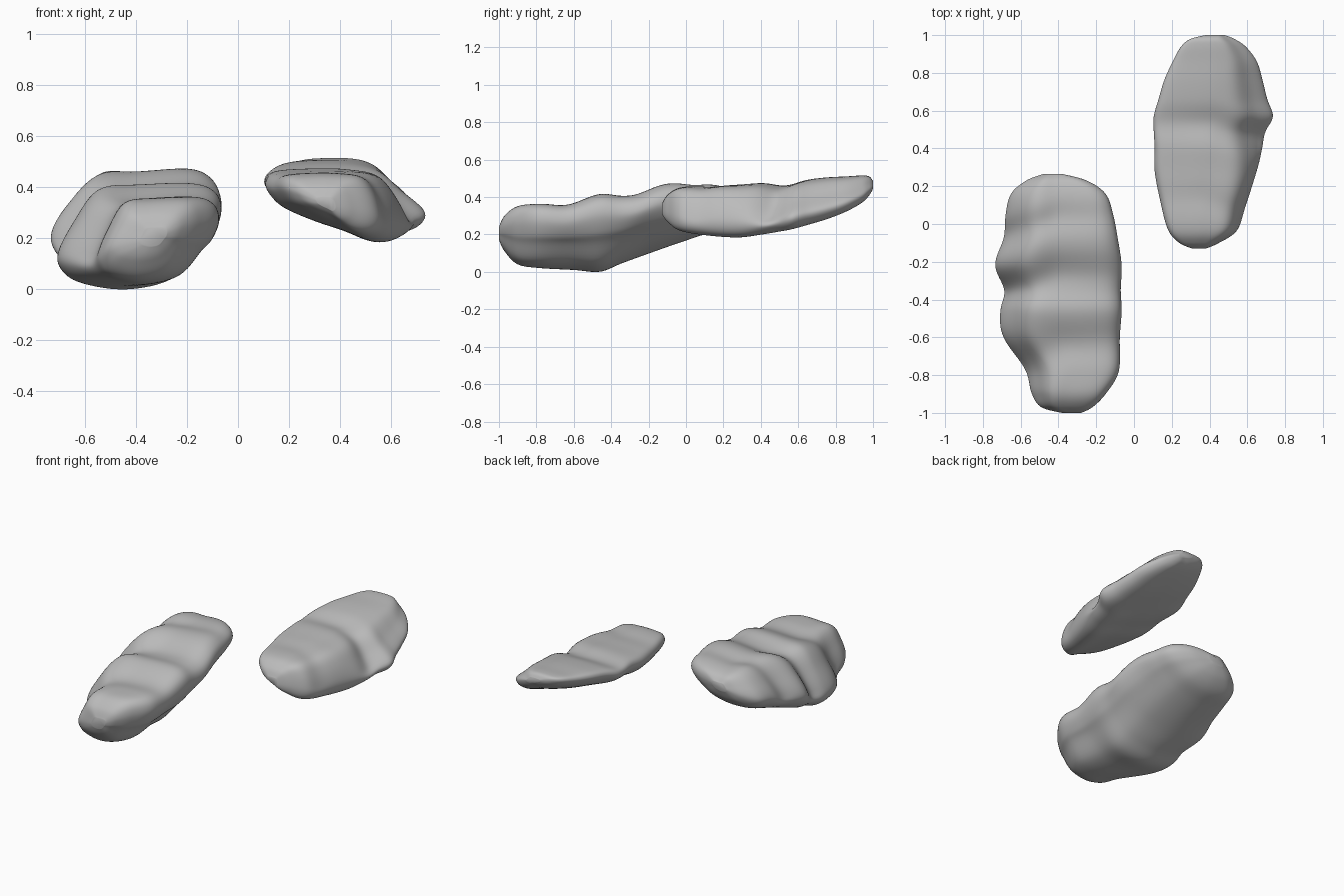
import bpy, bmesh, math
from mathutils import Vector

cube = bpy.data.objects.get("Cube")
if cube:
    bpy.data.objects.remove(cube, do_unlink=True)

grey = bpy.data.materials.new("stone grey")
grey.use_nodes = True
grey.diffuse_color = (0.5, 0.5, 0.5, 1)
bsdf = next(n for n in grey.node_tree.nodes if n.type == 'BSDF_PRINCIPLED')
bsdf.inputs["Base Color"].default_value = grey.diffuse_color
bsdf.inputs["Roughness"].default_value = 0.8


def spline(points, steps, closed=False):
    """Smooth curve passing through every control point."""
    pts = [Vector(p) for p in points]
    n = len(pts)
    out = []
    for i in range(n if closed else n - 1):
        ids = range(i - 1, i + 3)
        a, b, c, d = [pts[k % n if closed else min(max(k, 0), n - 1)] for k in ids]
        for s in range(steps):
            t = s / steps
            out.append(b + (c - a) * t / 2 + (a * 2 - b * 5 + c * 4 - d) * t * t / 2
                       + (b * 3 - a - c * 3 + d) * t ** 3 / 2)
    if not closed:
        out.append(pts[-1])
    return out


def make_rock(name, stations, front, back, blend, grooves, low_side):
    """Loft a section changing from front to back, then press curved grooves into its top."""
    front_ring = spline(front, 6, closed=True)
    back_ring = spline(back, 6, closed=True)
    bm = bmesh.new()
    rows = []
    # Each station holds y, left x, right x, bottom z, top z
    for y, x0, x1, z0, z1 in spline([Vector(s) for s in stations], 8):
        mix = min(max((y - blend[0]) / (blend[1] - blend[0]), 0), 1)
        mix = mix * mix * (3 - 2 * mix)
        row = []
        for p, q in zip(front_ring, back_ring):
            u, v = p.lerp(q, mix)
            low = 1 - u if low_side < 0 else u
            upper = min(max((v + low * 0.35 - 0.45) / 0.3, 0), 1)
            press = 0
            for gy, depth, width in grooves:
                centre = gy - 0.2 * max(low - 0.5, 0)
                press += depth * upper * math.exp(-((y - centre) / width) ** 2)
            press *= 0.4 + 0.6 * low
            x = x0 + u * (x1 - x0) - low_side * press * max(low - 0.5, 0)
            row.append(bm.verts.new((x, y, z0 + v * (z1 - z0) - press)))
        rows.append(row)
    n = len(front_ring)
    for a, b in zip(rows, rows[1:]):
        for i in range(n):
            j = (i + 1) % n
            bm.faces.new((a[i], a[j], b[j], b[i]))
    bm.faces.new(rows[0])
    bm.faces.new(rows[-1])
    bmesh.ops.recalc_face_normals(bm, faces=bm.faces)
    for f in bm.faces:
        f.smooth = True
    mesh = bpy.data.meshes.new(name)
    bm.to_mesh(mesh)
    bm.free()
    mesh.materials.append(grey)
    obj = bpy.data.objects.new(name, mesh)
    bpy.context.collection.objects.link(obj)
    # Soften the surface like a worn stone
    soft = obj.modifiers.new("worn", 'SMOOTH')
    soft.factor = 0.5
    soft.iterations = 3


# Larger front stone, its outer edge low and a lip along its inner flank
make_rock(
    "front_stone",
    [(-1.0, -.38, -.28, .17, .24), (-.97, -.49, -.22, .11, .3),
     (-.9, -.54, -.15, .04, .35), (-.78, -.58, -.08, .02, .365),
     (-.6, -.69, -.075, .01, .38), (-.46, -.71, -.065, .0, .415),
     (-.35, -.7, -.07, .04, .415), (-.22, -.735, -.065, .085, .45),
     (-.08, -.7, -.085, .135, .475), (.05, -.68, -.11, .18, .48),
     (.16, -.65, -.15, .22, .465), (.23, -.57, -.25, .28, .44),
     (.265, -.48, -.38, .35, .4)],
    [(0, .36), (.1, .66), (.25, .95), (.5, .99), (.82, 1), (.96, .92), (1, .74),
     (.95, .52), (.87, .38), (.7, .1), (.42, 0), (.15, .06), (.03, .18)],
    [(0, .38), (.09, .66), (.26, .96), (.5, .97), (.82, 1), (.96, .9), (1, .72),
     (.95, .53), (.86, .37), (.68, .14), (.42, .02), (.15, .05), (.03, .18)],
    (-.5, -.2), [(-.65, .035, .09), (-.26, .045, .09), (.04, .03, .08)], -1)

# Thinner back stone, tilted the other way, with a steep flank at its front
make_rock(
    "back_stone",
    [(-.13, .31, .38, .31, .36), (-.1, .24, .45, .27, .41),
     (-.03, .18, .55, .22, .45), (.12, .14, .6, .195, .46),
     (.28, .11, .65, .185, .465), (.4, .11, .685, .2, .475),
     (.49, .105, .7, .215, .48), (.57, .105, .735, .23, .485),
     (.66, .13, .705, .255, .495), (.76, .16, .68, .285, .505),
     (.86, .205, .65, .325, .51), (.94, .25, .59, .37, .515),
     (.98, .3, .53, .41, .51), (1.0, .38, .48, .445, .485)],
    [(0, .82), (.07, .96), (.3, 1), (.55, 1), (.8, .95), (.93, .7), (1, .32),
     (.95, .07), (.8, 0), (.57, .16), (.35, .3), (.13, .48), (.03, .66)],
    [(0, .84), (.06, .96), (.3, 1), (.55, .99), (.72, .9), (.86, .6), (1, .28),
     (.94, .05), (.78, 0), (.57, .14), (.35, .28), (.13, .5), (.03, .68)],
    (.2, .55), [(.14, .012, .07), (.53, .035, .08)], 1)
